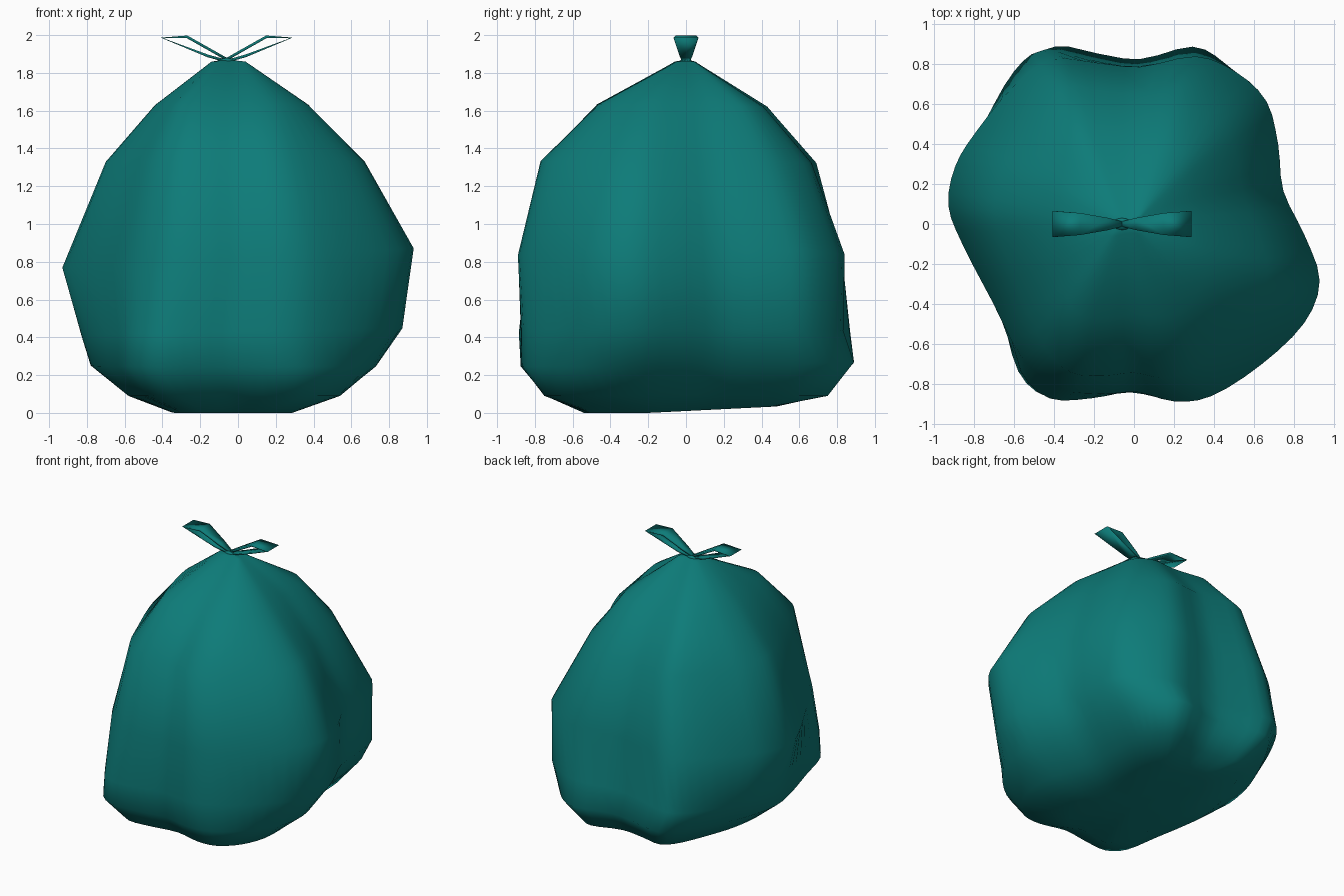
import bpy, bmesh, math
from mathutils import Vector

cube = bpy.data.objects.get("Cube")
if cube:
    bpy.data.objects.remove(cube)

teal = bpy.data.materials.new("teal plastic")
teal.use_nodes = True
colour = (0.004, 0.2, 0.19, 1)
teal.diffuse_color = colour
teal.node_tree.nodes["Principled BSDF"].inputs["Base Color"].default_value = colour


def finish(name, bm, angle):
    bmesh.ops.recalc_face_normals(bm, faces=bm.faces)
    mesh = bpy.data.meshes.new(name)
    bm.to_mesh(mesh)
    bm.free()
    mesh.materials.append(teal)
    obj = bpy.data.objects.new(name, mesh)
    bpy.context.collection.objects.link(obj)
    bpy.ops.object.select_all(action='DESELECT')
    bpy.context.view_layer.objects.active = obj
    obj.select_set(True)
    bpy.ops.object.shade_smooth_by_angle(angle=math.radians(angle))
    return obj


# Lumpy plan outline of the bag, counter-clockwise
OUTLINE = [(.93, -.3), (.85, -.07), (.74, .16), (.71, .4), (.65, .63), (.5, .79),
           (.3, .88), (.02, .83), (-.2, .86), (-.43, .89), (-.6, .76), (-.79, .49),
           (-.89, .3), (-.93, .08), (-.87, -.13), (-.74, -.43), (-.61, -.72),
           (-.43, -.86), (-.2, -.87), (0, -.85), (.2, -.89), (.4, -.86),
           (.65, -.71), (.86, -.51)]
# Directions in which each ring's reach is set: diagonals, then axes
DIRECTIONS = [Vector(d) for d in ((.8, .6), (-.8, .6), (-.8, -.6), (.8, -.6),
                                  (1, 0), (0, 1), (-1, 0), (0, -1))]
# Height, tilts along x and y, share of the lumpy outline kept, reaches
RINGS = [
    (1.86, 0, 0, .3, (.055, .13, .14, .06, .04, .05, .14, .06)),
    (1.63, 0, -.02, .7, (.42, .49, .5, .46, .37, .43, .44, .47)),
    (1.33, 0, -.01, .85, (.65, .72, .73, .74, .67, .69, .7, .77)),
    (.82, .055, 0, 1, (.9, .91, .85, .98, .93, .84, .93, .89)),
    (.43, .02, 0, 1, (.9, .94, .9, .92, .87, .87, .83, .885)),
    (.25, 0, .02, 1, (.85, .88, .91, .87, .73, .89, .78, .875)),
    (.09, 0, 0, 1, (.7, .7, .77, .74, .54, .75, .58, .75)),
    (.01, 0, .05, .8, (.38, .45, .5, .42, .29, .48, .37, .54))]


def smooth_loop(points, steps):
    """Round a closed outline with a cubic spline."""
    out = []
    n = len(points)
    for i in range(n):
        a, b, c, d = (Vector(points[(i + k) % n]) for k in (-1, 0, 1, 2))
        for s in range(steps):
            t = s / steps
            out.append(.5 * (2 * b + (c - a) * t + (2 * a - 5 * b + 4 * c - d) * t ** 2
                             + (3 * b - a - 3 * c + d) * t ** 3))
    return out


def fit_loop(loop, reaches):
    """Push the loop in or out smoothly until it has the wanted reaches."""
    for sweep in range(12):
        for d, reach in zip(DIRECTIONS, reaches):
            now = max(p.dot(d) for p in loop)
            for p in loop:
                t = max(p.dot(d) / now, 0)
                p += d * (reach - now) * t * t


plan = smooth_loop(OUTLINE, 3)
bm = bmesh.new()
loops = []
for z, tilt_x, tilt_y, lump, reaches in RINGS:
    size = sum(reaches) / len(reaches) / .91
    loop = [p.lerp(p.normalized() * .9, 1 - lump) * size for p in plan]
    fit_loop(loop, reaches)
    loops.append([bm.verts.new((p.x, p.y, z + tilt_x * p.x + tilt_y * max(p.y, -.2)))
                  for p in loop])
n = len(plan)
for upper, lower in zip(loops, loops[1:]):
    for i in range(n):
        j = (i + 1) % n
        bm.faces.new((upper[i], lower[i], lower[j], upper[j]))
# Close the gathered neck and the sagging base
for loop, tip in ((loops[0], (-.06, 0, 1.87)), (loops[-1], (-.04, -.05, .015))):
    centre = bm.verts.new(tip)
    for i in range(n):
        bm.faces.new((loop[i], loop[(i + 1) % n], centre))
finish("bag_body", bm, 80)

# Tied handles: flat straps folded into two hollow, tapering loops
STRAP = [(0, 1.862, .012), (.1, 1.89, .032), (.342, 1.985, .065),
         (.21, 1.991, .055), (.07, 1.912, .03), (0, 1.872, .012)]
for side, name in ((1, "left_handle"), (-1, "right_handle")):
    bm = bmesh.new()
    pairs = [[bm.verts.new((-.06 + side * x, s * w, z)) for s in (-1, 1)]
             for x, z, w in STRAP]
    for a, b in zip(pairs, pairs[1:]):
        bm.faces.new((a[0], b[0], b[1], a[1]))
    obj = finish(name, bm, 30)
    mod = obj.modifiers.new("thickness", 'SOLIDIFY')
    mod.thickness = .014
    mod.offset = 0

# Small knot between the handles
bm = bmesh.new()
bmesh.ops.create_uvsphere(bm, u_segments=12, v_segments=6, radius=1)
for v in bm.verts:
    v.co = Vector((-.06 + v.co.x * .05, v.co.y * .03, 1.864 + v.co.z * .016))
finish("knot", bm, 60)
